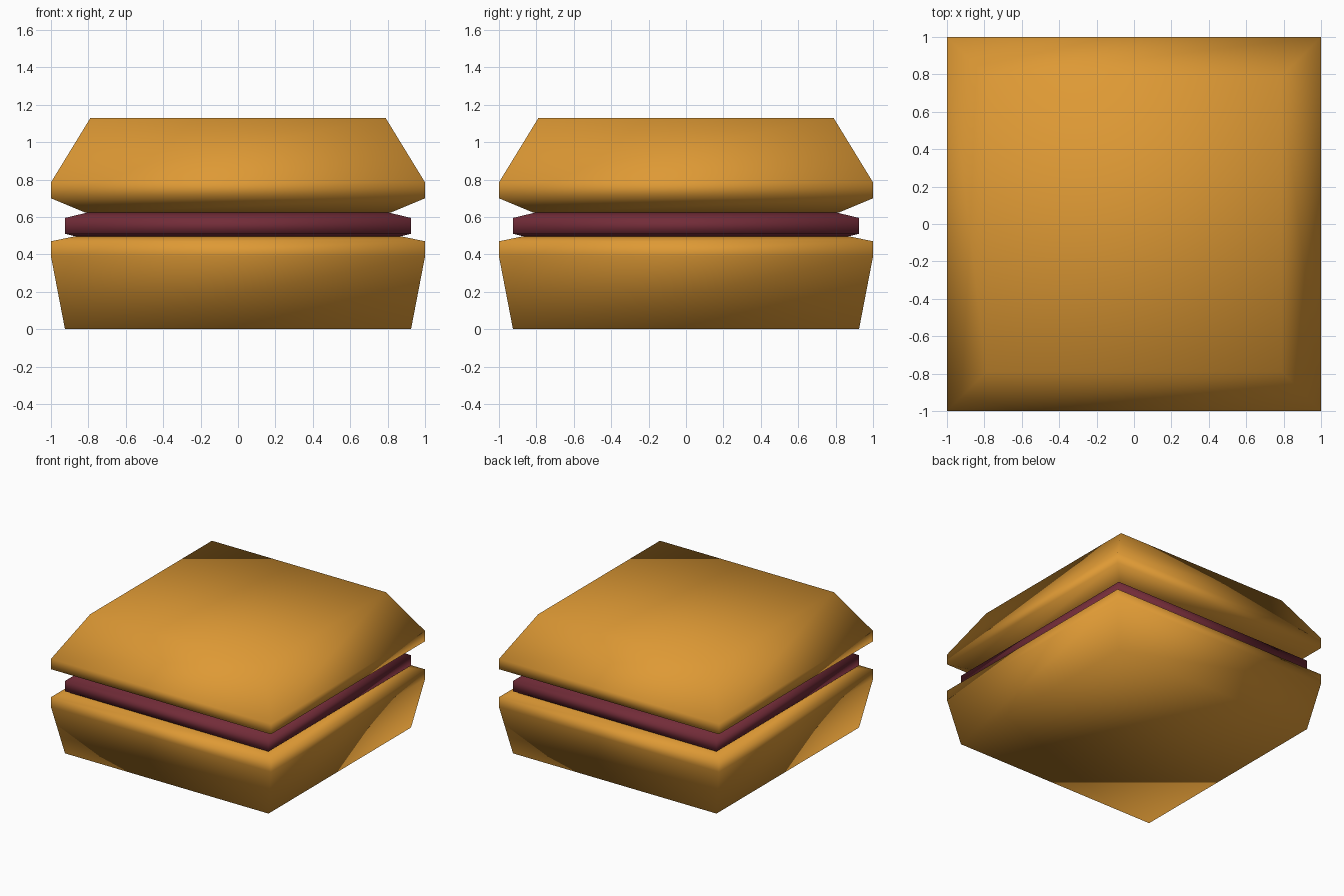
import bpy, bmesh

if "Cube" in bpy.data.objects:
    bpy.data.objects.remove(bpy.data.objects["Cube"])


def material(name, color):
    m = bpy.data.materials.new(name)
    m.diffuse_color = (*color, 1)
    m.use_nodes = True
    m.node_tree.nodes["Principled BSDF"].inputs["Base Color"].default_value = m.diffuse_color
    return m


def square_loft(name, profile, mat):
    """Stack square rings given as (half width, height), capped and smooth shaded."""
    bm = bmesh.new()
    rings = [[bm.verts.new((sx * h, sy * h, z))
              for sx, sy in ((-1, -1), (1, -1), (1, 1), (-1, 1))]
             for h, z in profile]
    for a, b in zip(rings, rings[1:]):
        for i in range(4):
            j = (i + 1) % 4
            bm.faces.new((a[i], a[j], b[j], b[i]))
    bm.faces.new(rings[0][::-1])
    bm.faces.new(rings[-1])
    for f in bm.faces:
        f.smooth = True
    mesh = bpy.data.meshes.new(name)
    bm.to_mesh(mesh)
    bm.free()
    mesh.materials.append(mat)
    obj = bpy.data.objects.new(name, mesh)
    bpy.context.collection.objects.link(obj)
    return obj


bread = material("bread", (0.73, 0.32, 0.035))
meat = material("meat", (0.17, 0.025, 0.04))

# Lower bun, filling and upper bun
square_loft("lower_bun", [(0.925, 0), (1, 0.39), (1, 0.47), (0.87, 0.497)], bread)
square_loft("filling", [(0.87, 0.497), (0.925, 0.51), (0.925, 0.595), (0.80, 0.625)], meat)
square_loft("upper_bun", [(0.82, 0.625), (1, 0.70), (1, 0.785), (0.79, 1.128)], bread)
